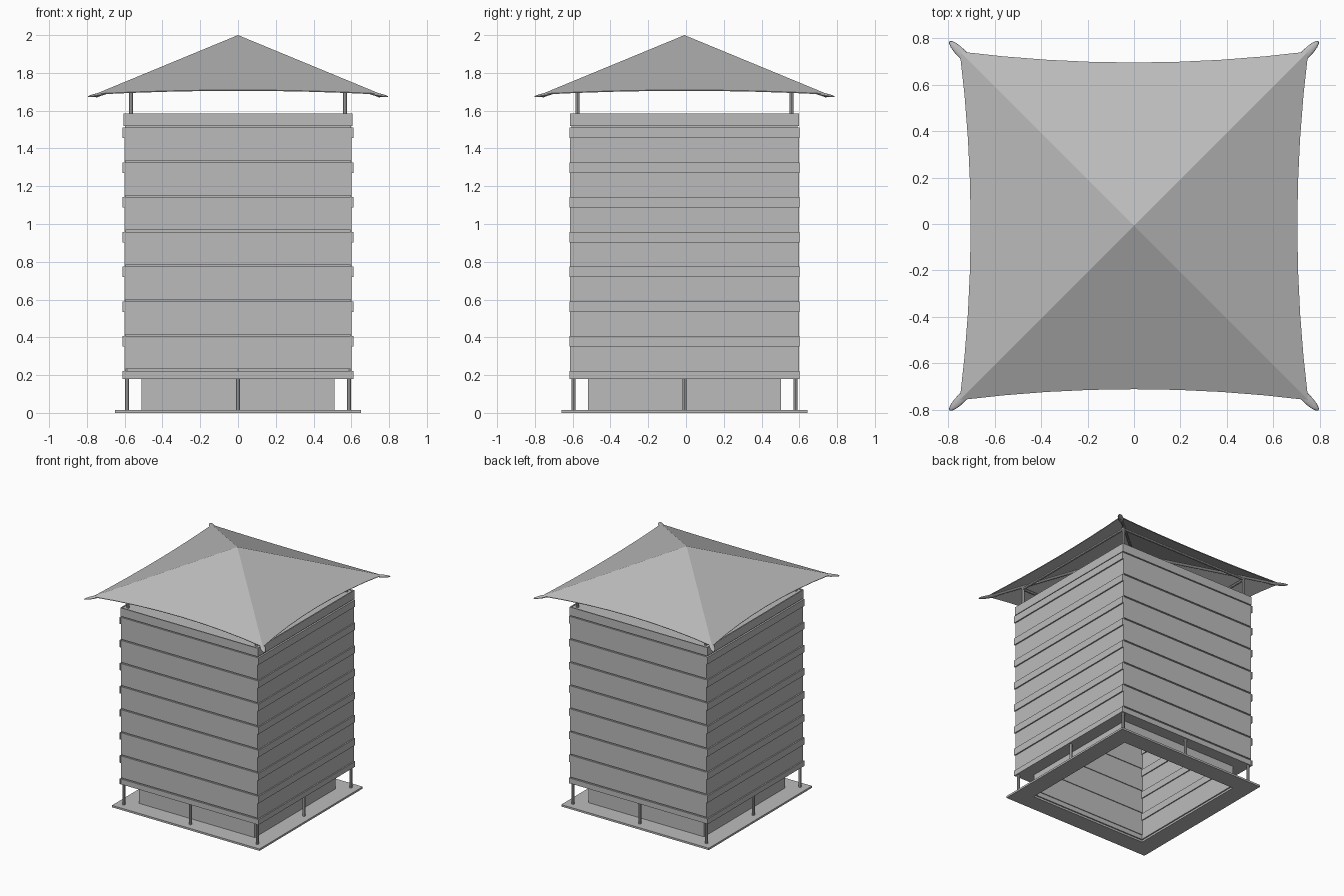
import bpy, bmesh, math
from mathutils import Vector, Matrix

old = bpy.data.objects.get("Cube")
if old:
    bpy.data.objects.remove(old, do_unlink=True)

SHIFT = Vector((0, -0.008, 0))
GREY = (0.5, 0.5, 0.5, 1)
grey = bpy.data.materials.new("plain_grey")
grey.use_nodes = True
grey.diffuse_color = GREY
grey.node_tree.nodes["Principled BSDF"].inputs["Base Color"].default_value = GREY


def finish(name, bm):
    bmesh.ops.translate(bm, verts=bm.verts, vec=SHIFT)
    mesh = bpy.data.meshes.new(name)
    bm.to_mesh(mesh)
    bm.free()
    mesh.materials.append(grey)
    obj = bpy.data.objects.new(name, mesh)
    bpy.context.collection.objects.link(obj)
    return obj


def box(bm, x0, x1, y0, y1, z0, z1):
    centre = Vector((x0 + x1, y0 + y1, z0 + z1)) / 2
    size = (x1 - x0, y1 - y0, z1 - z0, 1)
    bmesh.ops.create_cube(bm, size=1, matrix=Matrix.Translation(centre) @ Matrix.Diagonal(size))


def wall_pair(bm, axis, inner, outer, length, z0, z1):
    # two opposite upright panels
    for s in (-1, 1):
        a, b = sorted((s * inner, s * outer))
        if axis == "x":
            box(bm, a, b, -length, length, z0, z1)
        else:
            box(bm, -length, length, a, b, z0, z1)


def ring(bm, inner, outer, z0, z1):
    wall_pair(bm, "y", inner, outer, outer, z0, z1)
    wall_pair(bm, "x", inner, outer, inner, z0, z1)


def bar(bm, start, end, radius, sides=8):
    start, end = Vector(start), Vector(end)
    d = end - start
    rot = d.to_track_quat("Z", "Y").to_matrix().to_4x4()
    bmesh.ops.create_cone(bm, cap_ends=True, segments=sides, radius1=radius, radius2=radius,
                          depth=d.length, matrix=Matrix.Translation((start + end) / 2) @ rot)


corners = [(sx, sy) for sx in (-1, 1) for sy in (-1, 1)]
BOTTOM, TOP, LID = 0.18, 1.51, 1.585
PITCH, LAP = 0.184, 0.055
seams = [TOP - PITCH * i for i in range(8)]

# base frame
bm = bmesh.new()
ring(bm, 0.51, 0.65, 0, 0.015)
finish("base_frame", bm)

# inner shell, with laps showing on its inside
bm = bmesh.new()
ring(bm, 0.5, 0.51, 0.015, TOP)
for z in seams:
    wall_pair(bm, "x", 0.492, 0.5, 0.5, max(z - LAP, 0.1), z)
    wall_pair(bm, "y", 0.494, 0.5, 0.5, z - PITCH + 0.012, z)
finish("inner_shell", bm)

# outer shell backing and its closed underside
bm = bmesh.new()
ring(bm, 0.58, 0.598, BOTTOM, LID - 0.01)
ring(bm, 0.511, 0.58, BOTTOM, BOTTOM + 0.015)
finish("outer_shell", bm)

# front and back boards, separated by fine grooves
bm = bmesh.new()
for z in seams:
    wall_pair(bm, "y", 0.598, 0.607, 0.602, max(z - PITCH + 0.01, BOTTOM), z)
wall_pair(bm, "y", 0.598, 0.607, 0.607, TOP + 0.008, LID)
finish("front_and_back_boards", bm)

# side boards with raised laps
bm = bmesh.new()
wall_pair(bm, "x", 0.596, 0.602, 0.606, BOTTOM, TOP)
for z in seams:
    wall_pair(bm, "x", 0.602, 0.612, 0.61, max(z - LAP, BOTTOM), z)
wall_pair(bm, "x", 0.598, 0.607, 0.607, TOP + 0.008, LID)
finish("side_boards", bm)

# lid
bm = bmesh.new()
box(bm, -0.598, 0.598, -0.598, 0.598, LID - 0.03, LID - 0.005)
finish("lid", bm)

# lower posts at the corners and middles
bm = bmesh.new()
spots = [(x, y) for x in (-1, 0, 1) for y in (-1, 0, 1) if x or y]
for x, y in spots:
    bar(bm, (x * 0.588, y * 0.588, 0.01), (x * 0.588, y * 0.588, 0.25), 0.011)
finish("lower_posts", bm)

# roof posts, top beams and hip rafters
bm = bmesh.new()
for sx, sy in corners:
    bar(bm, (sx * 0.566, sy * 0.566, LID - 0.02), (sx * 0.566, sy * 0.566, 1.755), 0.011)
    bar(bm, (sx * 0.02, sy * 0.02, 1.975), (sx * 0.75, sy * 0.75, 1.678), 0.009)
for s in (-1, 1):
    bar(bm, (-0.566, s * 0.566, 1.735), (0.566, s * 0.566, 1.735), 0.01)
    bar(bm, (s * 0.566, -0.566, 1.735), (s * 0.566, 0.566, 1.735), 0.01)
finish("roof_frame", bm)

# canopy: four slopes with eaves bowed inward
bm = bmesh.new()
SLOPE, STEPS = 0.413, 8
apex = bm.verts.new((0, 0, 2))
rim = []
for side in range(4):
    turn = Matrix.Rotation(side * math.pi / 2, 3, "Z")
    for i in range(STEPS):
        t = -1 + 2 * i / STEPS
        reach = 0.703 + 0.047 * t * t
        rim.append(bm.verts.new(turn @ Vector((t * 0.75, -reach, 2 - SLOPE * reach))))
for i, v in enumerate(rim):
    bm.faces.new((apex, v, rim[(i + 1) % len(rim)]))
canopy = finish("canopy", bm)
thick = canopy.modifiers.new("thickness", "SOLIDIFY")
thick.thickness = 0.005
thick.offset = -1

# flattened tips at the canopy corners
bm = bmesh.new()
for sx, sy in corners:
    place = (Matrix.Translation((sx * 0.742, sy * 0.742, 1.684))
             @ Matrix.Rotation(math.atan2(sy, sx), 4, "Z")
             @ Matrix.Rotation(math.radians(8), 4, "Y")
             @ Matrix.Diagonal((0.075, 0.02, 0.008, 1)))
    bmesh.ops.create_uvsphere(bm, u_segments=16, v_segments=8, radius=1, matrix=place)
tips = finish("corner_tips", bm)
for p in tips.data.polygons:
    p.use_smooth = True
